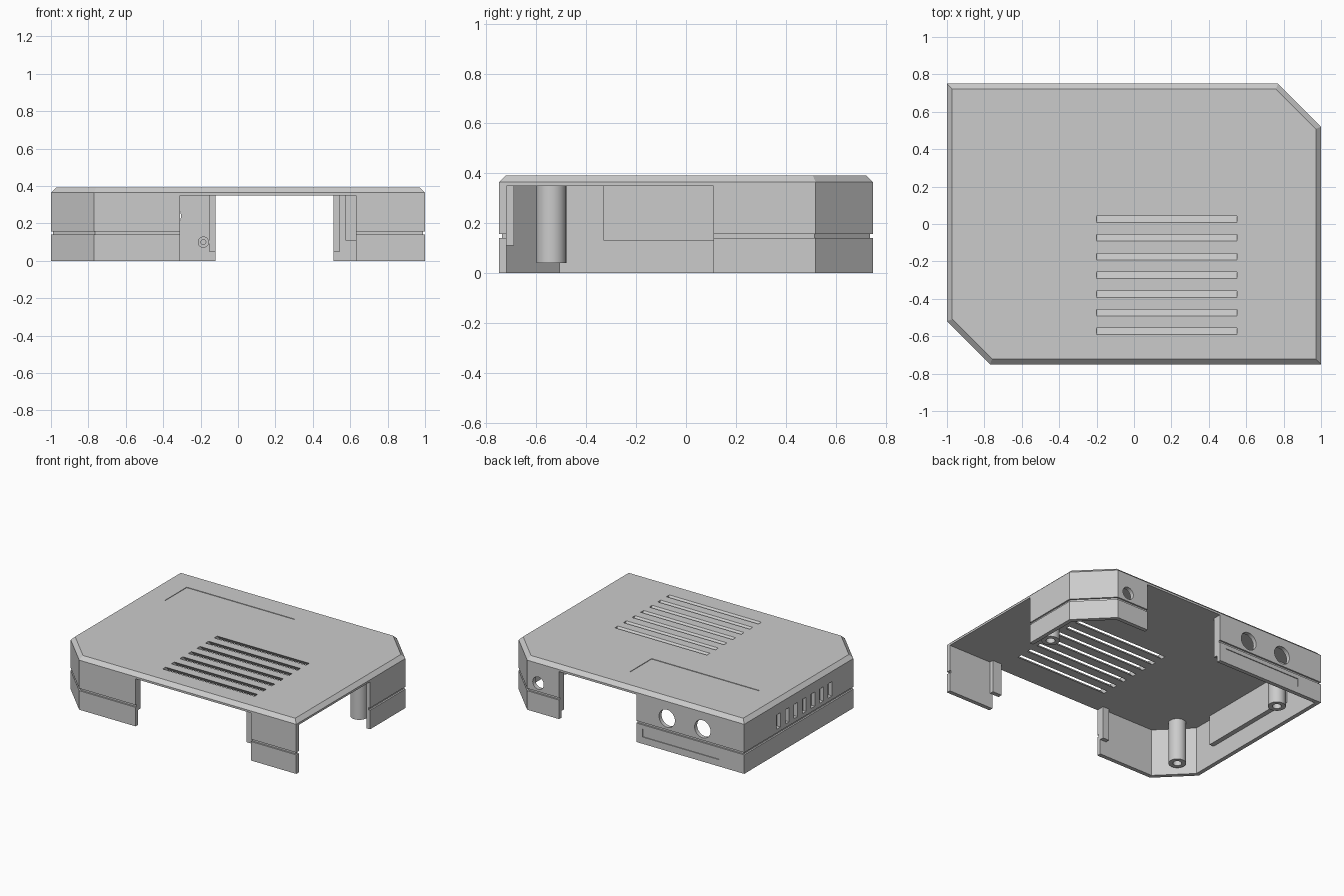
import bpy, bmesh, math
from mathutils import Matrix, Vector

cube = bpy.data.objects.get("Cube")
if cube:
    bpy.data.objects.remove(cube, do_unlink=True)

grey = bpy.data.materials.new("plain grey")
grey.use_nodes = True
grey.diffuse_color = (0.6, 0.6, 0.6, 1)
grey.node_tree.nodes["Principled BSDF"].inputs["Base Color"].default_value = (0.6, 0.6, 0.6, 1)


def finish(bm, name):
    bmesh.ops.recalc_face_normals(bm, faces=bm.faces)
    mesh = bpy.data.meshes.new(name)
    bm.to_mesh(mesh)
    bm.free()
    mesh.materials.append(grey)
    obj = bpy.data.objects.new(name, mesh)
    bpy.context.collection.objects.link(obj)
    return obj


def add_box(bm, x0, x1, y0, y1, z0, z1, slant=0):
    """Box between limits; slant moves the bottom towards +y."""
    verts = bmesh.ops.create_cube(bm, size=1)["verts"]
    for v in verts:
        low = v.co.z < 0
        v.co = Vector((x0 if v.co.x < 0 else x1, y0 if v.co.y < 0 else y1, z0 if low else z1))
        if low:
            v.co.y += slant


def add_rod(bm, x, y, z, radius, length):
    """Cylinder lying along y."""
    place = Matrix.Translation((x, y, z)) @ Matrix.Rotation(math.pi / 2, 4, "X")
    bmesh.ops.create_cone(bm, cap_ends=True, segments=32, radius1=radius,
                          radius2=radius, depth=length, matrix=place)


def box(name, *limits):
    bm = bmesh.new()
    add_box(bm, *limits)
    return finish(bm, name)


def tube(name, place, radius, bore, length):
    """Hollow post along local z, with a closed far end inside the bore."""
    bm = bmesh.new()
    n = 32
    rings = []
    for r, z in ((radius, length), (radius, 0), (bore, 0), (bore, length * 0.8)):
        rings.append([bm.verts.new((r * math.cos(math.tau * i / n), r * math.sin(math.tau * i / n), z))
                      for i in range(n)])
    for a, b in zip(rings, rings[1:]):
        for i in range(n):
            bm.faces.new((a[i], a[i - 1], b[i - 1], b[i]))
    bm.faces.new(rings[0])
    bm.faces.new(rings[-1])
    bm.transform(place)
    obj = finish(bm, name)
    bpy.ops.object.select_all(action="DESELECT")
    obj.select_set(True)
    bpy.context.view_layer.objects.active = obj
    bpy.ops.object.shade_smooth_by_angle(angle=math.radians(40))
    return obj


def outline(bm, inset, z):
    """Rectangle with two opposite corners cut off, moved inwards."""
    x, y = 1 - inset, 0.75 - inset
    c = 1.52 - inset * math.sqrt(2)
    pts = ((x, -y), (x, c - x), (c - y, y), (-x, y), (-x, x - c), (y - c, -y))
    return [bm.verts.new((px, py, z)) for px, py in pts]


# Shell: outside with groove and bevelled roof, then the hollow inside
WALL, CEILING, TOP = 0.03, 0.35, 0.392
bm = bmesh.new()
levels = ((WALL, CEILING), (WALL, 0), (0, 0), (0, 0.14), (0.012, 0.14),
          (0.012, 0.157), (0, 0.157), (0, 0.365), (0.028, TOP))
rings = [outline(bm, *level) for level in levels]
for a, b in zip(rings, rings[1:]):
    for i in range(6):
        bm.faces.new((a[i - 1], a[i], b[i], b[i - 1]))
bm.faces.new(rings[0])
bm.faces.new(rings[-1])
shell = finish(bm, "shell")

cut = bmesh.new()
# Openings in front, side and back walls
add_box(cut, -0.31, 0.63, -0.8, -0.7, -0.1, CEILING)
add_box(cut, 0.95, 1.1, -0.72, 0.11, -0.1, CEILING)
add_box(cut, -0.12, 0.51, 0.7, 0.8, -0.1, CEILING)
# Slanted roof louvres
for i in range(7):
    y = 0.025 - 0.1 * i
    add_box(cut, -0.2, 0.55, y - 0.037, y - 0.002, CEILING - 0.02, TOP + 0.02, 0.082)
    bmesh.ops.translate(cut, verts=cut.verts[-8:], vec=(0, 0, 0))
# Shallow label recess in the roof and strip recess at the back
add_box(cut, -0.81, 0.07, 0.3, 0.56, TOP - 0.004, TOP + 0.1)
add_box(cut, -0.8, -0.17, 0.744, 0.8, 0.05, 0.11)
# Side vents
for i in range(7):
    y = 0.35 - 0.1 * i
    add_box(cut, -1.1, -0.95, y - 0.022, y + 0.022, 0.185, 0.29)
# Round holes at the back
for x, z, r in ((-0.37, 0.24, 0.065), (-0.66, 0.24, 0.065), (0.68, 0.22, 0.045)):
    add_rod(cut, x, 0.74, z, r, 0.12)
cutter = finish(cut, "cutter")
cutter.hide_render = True

mod = shell.modifiers.new("cuts", "BOOLEAN")
mod.object = cutter
mod.operation = "DIFFERENCE"
mod.solver = "EXACT"
bpy.context.view_layer.objects.active = shell
bpy.ops.object.modifier_apply(modifier=mod.name)
bpy.data.objects.remove(cutter, do_unlink=True)

# Screw posts
for name, x, y in (("front_right_post", -0.83, -0.54), ("back_right_post", -0.85, 0.47),
                   ("left_post", 0.87, 0.17)):
    tube(name, Matrix.Translation((x, y, 0.04)), 0.06, 0.03, 0.312)

# Panel behind the side vents
box("vent_panel", -0.972, -0.935, -0.33, 0.43, 0.13, 0.352)

# Stiffening strips beside the openings
box("front_left_strip", 0.575, 0.65, -0.722, -0.69, 0.11, 0.352)
box("front_right_strip", -0.36, -0.31, -0.722, -0.69, 0.11, 0.352)
box("back_right_strip", -0.155, -0.12, 0.69, 0.722, 0.05, 0.352)
box("back_left_strip", 0.51, 0.545, 0.69, 0.722, 0.05, 0.352)

# Small boss on the inside of the back wall
tube("back_boss", Matrix.Translation((-0.185, 0.68, 0.1)) @ Matrix.Rotation(-math.pi / 2, 4, "X"),
     0.03, 0.013, 0.042)
